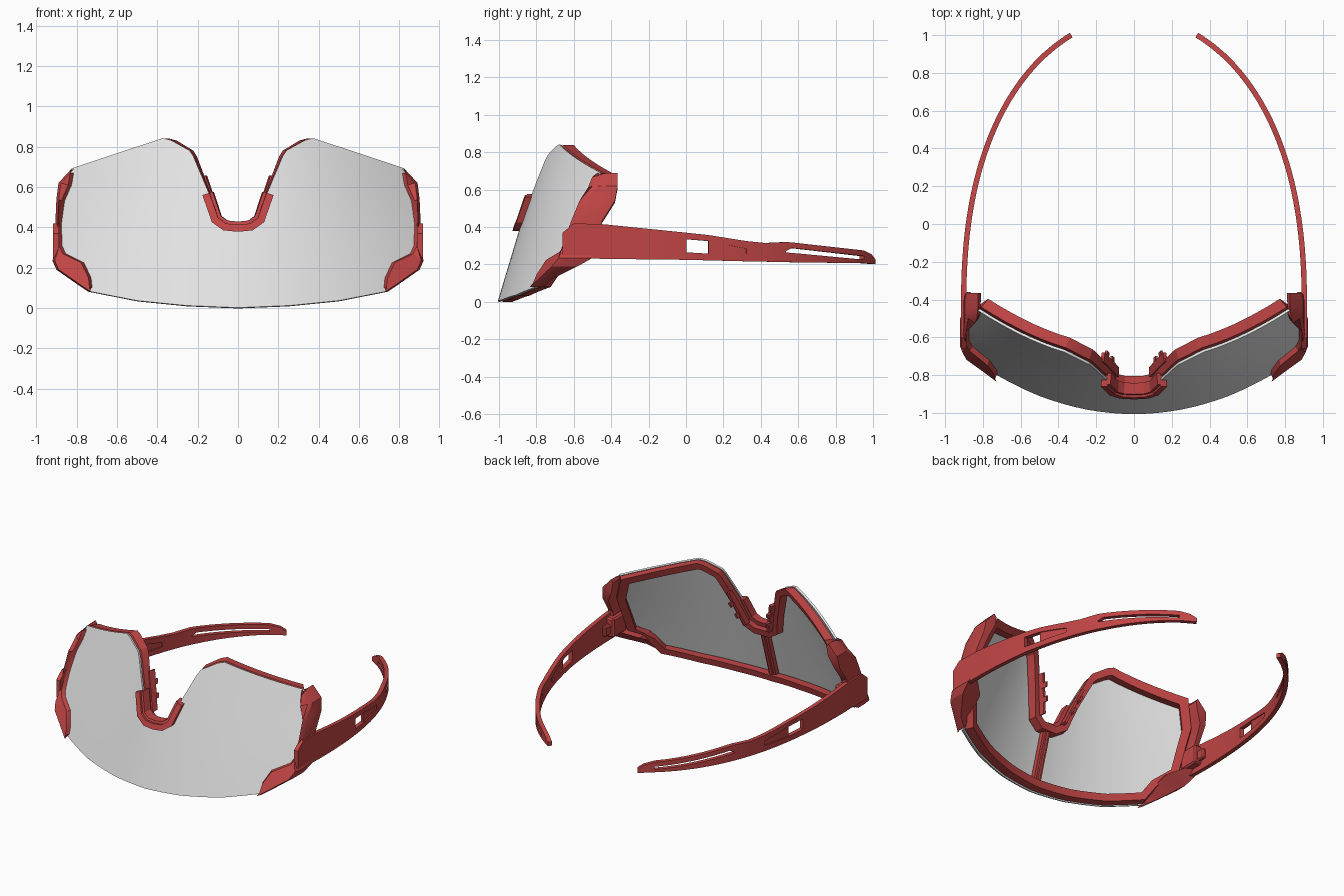
import bpy, bmesh, math
from mathutils import Vector

cube = bpy.data.objects.get("Cube")
if cube:
    bpy.data.objects.remove(cube, do_unlink=True)


def material(name, rgb):
    m = bpy.data.materials.new(name)
    m.use_nodes = True
    m.diffuse_color = (*rgb, 1)
    m.node_tree.nodes["Principled BSDF"].inputs["Base Color"].default_value = (*rgb, 1)
    return m


RED = material("frame red", (0.54, 0.06, 0.06))
GREY = material("lens light grey", (0.78, 0.78, 0.78))


def surface(x, z, d=0.0):
    """Point on the curved, leaning shield, pushed d outward."""
    c = 0.34 + 0.1 * z + 0.2 * z * z
    n = Vector((2 * c * x, -1, 0)).normalized()
    return Vector((x, -1 + 0.3 * z + c * x * x, z)) + n * d


def lerp_table(table, t):
    """Interpolate rows of (key, values...) at key t."""
    for a, b in zip(table, table[1:]):
        if t <= b[0]:
            k = (t - a[0]) / (b[0] - a[0])
            return [p + (q - p) * k for p, q in zip(a[1:], b[1:])]
    return list(table[-1][1:])


def samples(keys, step):
    out = []
    for a, b in zip(keys, keys[1:]):
        n = max(1, math.ceil((b - a) / step))
        out += [a + (b - a) * i / n for i in range(n)]
    return out + [keys[-1]]


def finish(name, bm, mat, mirror=False, thick=0, bevel=0):
    bmesh.ops.recalc_face_normals(bm, faces=bm.faces)
    me = bpy.data.meshes.new(name)
    bm.to_mesh(me)
    bm.free()
    ob = bpy.data.objects.new(name, me)
    bpy.context.collection.objects.link(ob)
    me.materials.append(mat)
    if mirror:
        ob.modifiers.new("mirror", "MIRROR")
    if thick:
        s = ob.modifiers.new("thickness", "SOLIDIFY")
        s.thickness, s.offset = thick, 0
    if bevel:
        b = ob.modifiers.new("bevel", "BEVEL")
        b.width, b.segments = bevel, 1
    bpy.ops.object.select_all(action="DESELECT")
    ob.select_set(True)
    bpy.context.view_layer.objects.active = ob
    for m in list(ob.modifiers):
        bpy.ops.object.modifier_apply(modifier=m.name)
    bpy.ops.object.shade_smooth_by_angle(angle=math.radians(25))
    return ob


def loft(name, rings, closed=False, **kw):
    """Skin a run of equal cross-sections, capping open ends."""
    bm = bmesh.new()
    vs = [[bm.verts.new(p) for p in r] for r in rings]
    n, m = len(vs), len(vs[0])
    for i in range(n if closed else n - 1):
        a, b = vs[i], vs[(i + 1) % n]
        for j in range(m):
            k = (j + 1) % m
            bm.faces.new((a[j], a[k], b[k], b[j]))
    if not closed:
        bm.faces.new(vs[0])
        bm.faces.new(vs[-1])
    return finish(name, bm, RED, **kw)


def ribbon(name, path, width, front, back, closed=False, **kw):
    """Bar following a path on the shield; width grows to the path's left."""
    pts = [Vector(p) for p in path]
    fine = []
    for a, b in zip(pts, pts[1:] + (pts[:1] if closed else [])):
        n = max(1, math.ceil((b - a).length / 0.07))
        fine += [a.lerp(b, i / n) for i in range(n)]
    if not closed:
        fine.append(pts[-1])
    rings, n = [], len(fine)
    for i, p in enumerate(fine):
        prev = fine[i - 1] if closed or i else p
        nxt = fine[(i + 1) % n] if closed or i < n - 1 else p
        d1 = (p - prev if prev != p else nxt - p).normalized()
        d2 = (nxt - p if nxt != p else p - prev).normalized()
        t = (d1 + d2).normalized()
        q = p + Vector((-t.y, t.x)) * width / max(0.6, t.dot(d1))
        rings.append([surface(*p, front), surface(*q, front),
                      surface(*q, back), surface(*p, back)])
    return loft(name, rings, closed, **kw)


# Shield lens: columns between a lower and an upper edge
TOP = [(0, .40), (.05, .40), (.10, .43), (.14, .56), (.22, .75), (.24, .78),
       (.33, .83), (.37, .84), (.82, .69), (.88, .52)]
LOW = [(0, 0), (.25, .01), (.5, .035), (.73, .08), (.78, .17), (.88, .25)]
ROWS = 5
bm = bmesh.new()
xs = samples(sorted({p[0] for p in TOP + LOW}), 0.04)
cols = []
for x in xs:
    lo, hi = lerp_table(LOW, x)[0], lerp_table(TOP, x)[0]
    cols.append([bm.verts.new(surface(x, lo + (hi - lo) * j / ROWS)) for j in range(ROWS + 1)])
for a, b in zip(cols, cols[1:]):
    for j in range(ROWS):
        bm.faces.new((a[j], b[j], b[j + 1], a[j + 1]))
finish("lens", bm, GREY, mirror=True, thick=0.014)

# Rim behind the lens edge, and the bar below the nose
right = LOW + TOP[:0:-1]
outline = right + [(0, .40)] + [(-x, z) for x, z in right[:0:-1]]
ribbon("rim", outline, 0.045, -0.018, -0.075, closed=True)
ribbon("centre_bar", [(.028, .03), (.028, .40)], 0.056, -0.018, -0.05)
ribbon("centre_rib", [(.01, .03), (.01, .40)], 0.02, -0.045, -0.065)

# Nose guard in front, with bridge and pads behind
half = [(.17, .56), (.125, .425), (.07, .385)]
nose = [(-x, z) for x, z in half] + [(0, .378)] + half[::-1]
ribbon("nose_guard", nose, 0.035, 0.042, 0.0)
ribbon("nose_guard_lip", nose, 0.05, 0.03, -0.03)
ribbon("nose_pad", [(.105, .42), (.14, .52), (.19, .65)], 0.02, -0.06, -0.11, mirror=True)
for i, z in enumerate((.48, .56)):
    x = .13 + (z - .48) * .4
    ribbon(f"nose_pad_tab_{i + 1}", [(x, z), (x + .012, z + .03)], 0.015,
           -0.10, -0.14, mirror=True)

# Side frames: inner x, z; outer x, z; outer front y, back y
SIDE = [(.72, .10, .74, .08, -.835, -.76),
        (.725, .15, .80, .12, -.79, -.72),
        (.76, .225, .90, .19, -.69, -.58),
        (.85, .27, .92, .235, -.68, -.50),
        (.868, .31, .90, .30, -.66, -.45),
        (.87, .42, .905, .43, -.615, -.45),
        (.855, .53, .90, .54, -.57, -.38),
        (.82, .61, .89, .62, -.50, -.365),
        (.81, .67, .825, .69, -.455, -.365)]
rings = []
for xi, zi, xo, zo, yf, yb in SIDE:
    lip = surface(xi, zi, 0.035)
    rings.append([surface(xi, zi, 0.005), lip, (xo - .012, min(yf, lip.y + .03), zo),
                  (xo, yf + .03, zo), (xo, yb, zo), (xi, yb, zi)])
loft("side_frame", rings, mirror=True)

# Temple arms: y, then bottom, opening bottom, opening top, top
ARM = [(-.66, .25, .29, .33, .37), (-.60, .235, .28, .35, .42),
       (-.44, .23, .27, .34, .415), (0, .225, .265, .335, .37),
       (.12, .222, .258, .325, .357), (.32, .217, .255, .285, .325),
       (.42, .215, .25, .28, .315), (.53, .213, .264, .272, .32),
       (.56, .212, .262, .288, .318), (.94, .207, .226, .245, .275),
       (.98, .204, .215, .235, .255), (1, .203, .21, .22, .23)]


def arm_x(y):
    t = max(0, y + .45) / 1.548
    return .915 * math.sqrt(1 - t ** 2.35) - .013


def is_open(y):
    return 0 < y < .12 or .53 < y < .94


def is_recess(y):
    return .12 < y < .32


def arm(name, keep, thick):
    bm = bmesh.new()
    ys = samples([r[0] for r in ARM], 0.05)
    cols = [[bm.verts.new((arm_x(y), y, z)) for z in lerp_table(ARM, y)] for y in ys]
    for i in range(len(ys) - 1):
        mid = (ys[i] + ys[i + 1]) / 2
        for j in range(3):
            if keep(mid, j):
                a, b = cols[i], cols[i + 1]
                bm.faces.new((a[j], b[j], b[j + 1], a[j + 1]))
    loose = [v for v in bm.verts if not v.link_faces]
    bmesh.ops.delete(bm, geom=loose, context="VERTS")
    finish(name, bm, RED, mirror=True, thick=thick)


arm("temple_arm", lambda y, j: j != 1 or not (is_open(y) or is_recess(y)), 0.028)
arm("temple_recess", lambda y, j: j == 1 and is_recess(y), 0.014)


# Hinge blocks inside the frame corners
def block(name, centre, size, bevel):
    bm = bmesh.new()
    bmesh.ops.create_cube(bm, size=1)
    for v in bm.verts:
        v.co = Vector(centre) + Vector([a * b for a, b in zip(v.co, size)])
    finish(name, bm, RED, mirror=True, bevel=bevel)


block("hinge_block", (.868, -.48, .33), (.06, .14, .13), 0.01)
block("hinge_knuckle", (.875, -.40, .32), (.03, .08, .07), 0.008)
